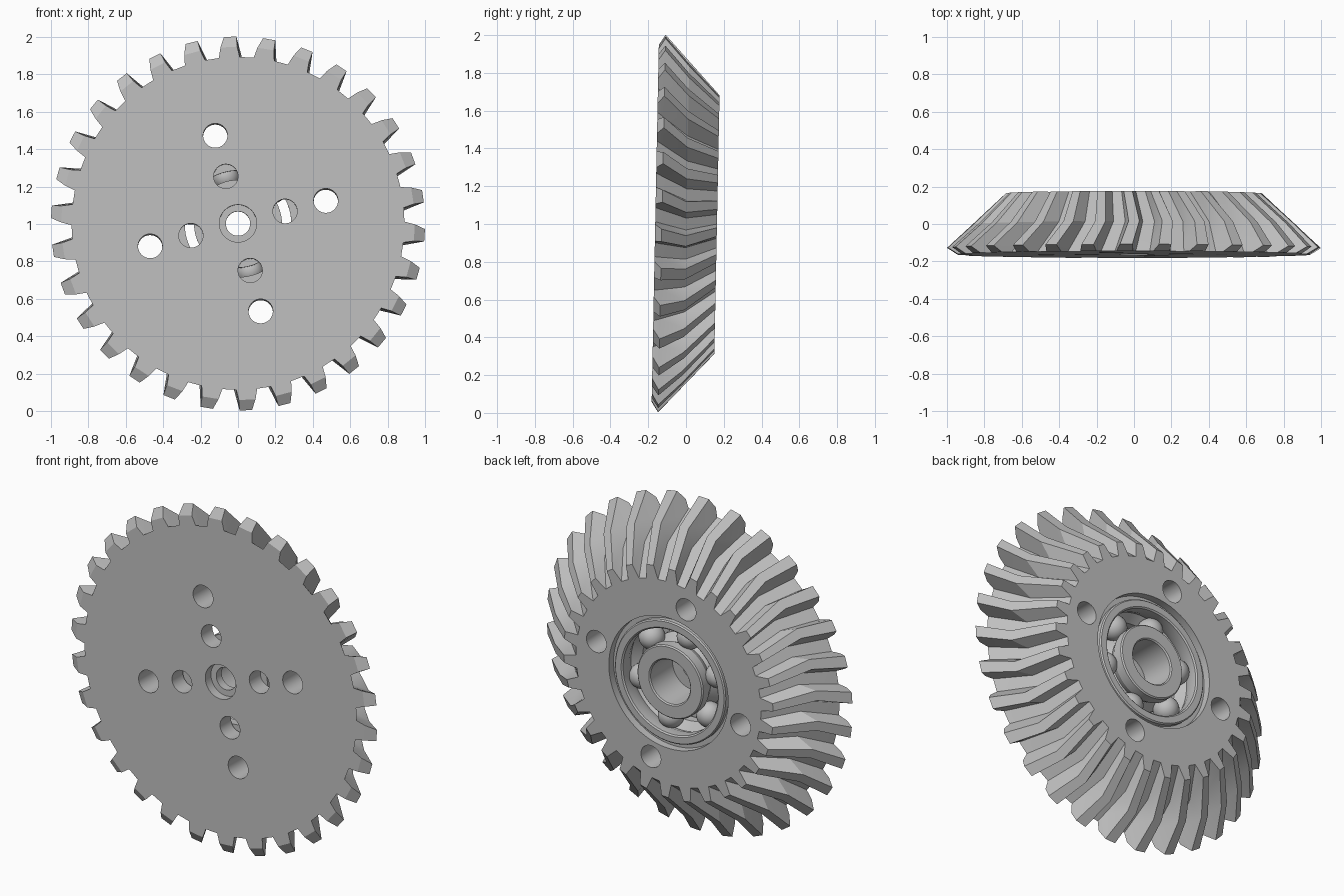
import bpy, bmesh, math
from mathutils import Matrix

cube = bpy.data.objects.get("Cube")
if cube:
    bpy.data.objects.remove(cube, do_unlink=True)

steel = bpy.data.materials.new("light grey steel")
steel.use_nodes = True
grey = (0.52, 0.52, 0.52, 1)
steel.diffuse_color = grey
steel.node_tree.nodes["Principled BSDF"].inputs["Base Color"].default_value = grey

TEETH = 30
TOOTH_START = -3.0
HOLE_START = -14.5
# The whole wheel leans back slightly about its centre
PLACE = Matrix.Translation((0, 0, 1)) @ Matrix.Rotation(math.radians(-1.15), 4, 'X')


def polar(r, degrees, y):
    a = math.radians(degrees)
    return (r * math.sin(a), y, r * math.cos(a))


def finish(name, bm):
    bmesh.ops.recalc_face_normals(bm, faces=bm.faces)
    mesh = bpy.data.meshes.new(name)
    bm.to_mesh(mesh)
    bm.free()
    mesh.materials.append(steel)
    obj = bpy.data.objects.new(name, mesh)
    bpy.context.collection.objects.link(obj)
    return obj


def bridge(bm, a, b):
    n = len(a)
    for i in range(n):
        bm.faces.new((a[i], a[(i + 1) % n], b[(i + 1) % n], b[i]))


def lathe(name, profile, closed=True, steps=64):
    """Spin (radius, y) points round the wheel axis."""
    bm = bmesh.new()
    rings = [[bm.verts.new(polar(r, 360 * i / steps, y)) for i in range(steps)]
             for r, y in profile]
    for a, b in zip(rings, rings[1:]):
        bridge(bm, a, b)
    if closed:
        bridge(bm, rings[-1], rings[0])
    else:
        bm.faces.new(rings[0])
        bm.faces.new(rings[-1])
    return finish(name, bm)


def pin(name, radius, at, degrees, y0, y1):
    obj = lathe(name, [(radius, y0), (radius, y1)], closed=False, steps=40)
    x, _, z = polar(at, degrees, 0)
    obj.data.transform(Matrix.Translation((x, 0, z)))
    return obj


# Toothed wheel: y, root radius, tip radius, half root, half tip, twist
stations = [
    (-0.163, 0.890, 0.945, 3.6, 2.7, 0.0),
    (-0.128, 0.860, 1.000, 3.6, 1.9, 0.6),
    (0.000, 0.750, 0.862, 3.6, 1.9, 3.0),
    (0.164, 0.605, 0.685, 3.6, 1.9, 0.3),
]
bm = bmesh.new()
loops = []
for y, root, tip, wide, narrow, twist in stations:
    loop = []
    for k in range(TEETH):
        mid = TOOTH_START + twist + k * 360 / TEETH
        for r, off in ((root, -wide), (tip, -narrow), (tip, narrow), (root, wide)):
            loop.append(bm.verts.new(polar(r, mid + off, y)))
    loops.append(loop)
for a, b in zip(loops, loops[1:]):
    bridge(bm, a, b)
bm.faces.new(loops[0])
bm.faces.new(loops[-1])
gear = finish("gear_wheel", bm)

# Cut the bearing pocket, stepped centre hole and bolt holes
cutters = [lathe("pocket_cutter", [
    (0.1, -0.3), (0.1, -0.11), (0.065, -0.11), (0.065, -0.06), (0.36, -0.06),
    (0.36, 0.12), (0.39, 0.12), (0.39, 0.3)], closed=False)]
for k in range(4):
    angle = HOLE_START + 90 * k
    cutters.append(pin("outer_hole_cutter", 0.065, 0.485, angle, -0.3, 0.3))
    cutters.append(pin("inner_hole_cutter", 0.065, 0.26, angle, -0.3, 0.0))
for cutter in cutters:
    cutter.hide_render = True
    mod = gear.modifiers.new("cut", 'BOOLEAN')
    mod.operation = 'DIFFERENCE'
    mod.solver = 'EXACT'
    mod.object = cutter
graph = bpy.context.evaluated_depsgraph_get()
cut_mesh = bpy.data.meshes.new_from_object(gear.evaluated_get(graph))
gear.modifiers.clear()
gear.data = cut_mesh
for cutter in cutters:
    bpy.data.objects.remove(cutter, do_unlink=True)

# Bearing races
outer_race = lathe("bearing_outer_race", [
    (0.362, -0.05), (0.362, 0.145), (0.355, 0.152), (0.318, 0.152),
    (0.31, 0.145), (0.31, 0.09), (0.325, 0.05), (0.285, 0.0), (0.285, -0.05)])
inner_race = lathe("bearing_inner_race", [
    (0.13, -0.06), (0.13, 0.145), (0.137, 0.152), (0.208, 0.152),
    (0.215, 0.145), (0.215, 0.09), (0.195, 0.05), (0.235, 0.0), (0.235, -0.06)])
parts = [gear, outer_race, inner_race]

# Bearing balls
for k in range(6):
    bm = bmesh.new()
    bmesh.ops.create_uvsphere(bm, u_segments=32, v_segments=16, radius=0.072)
    bm.transform(Matrix.Translation(polar(0.26, HOLE_START + 60 * k, 0.05)))
    parts.append(finish("bearing_ball_%d" % (k + 1), bm))

# Place and shade everything
bpy.ops.object.select_all(action='DESELECT')
for part in parts:
    part.data.transform(PLACE)
    part.select_set(True)
bpy.context.view_layer.objects.active = gear
bpy.ops.object.shade_smooth_by_angle(angle=math.radians(25))
